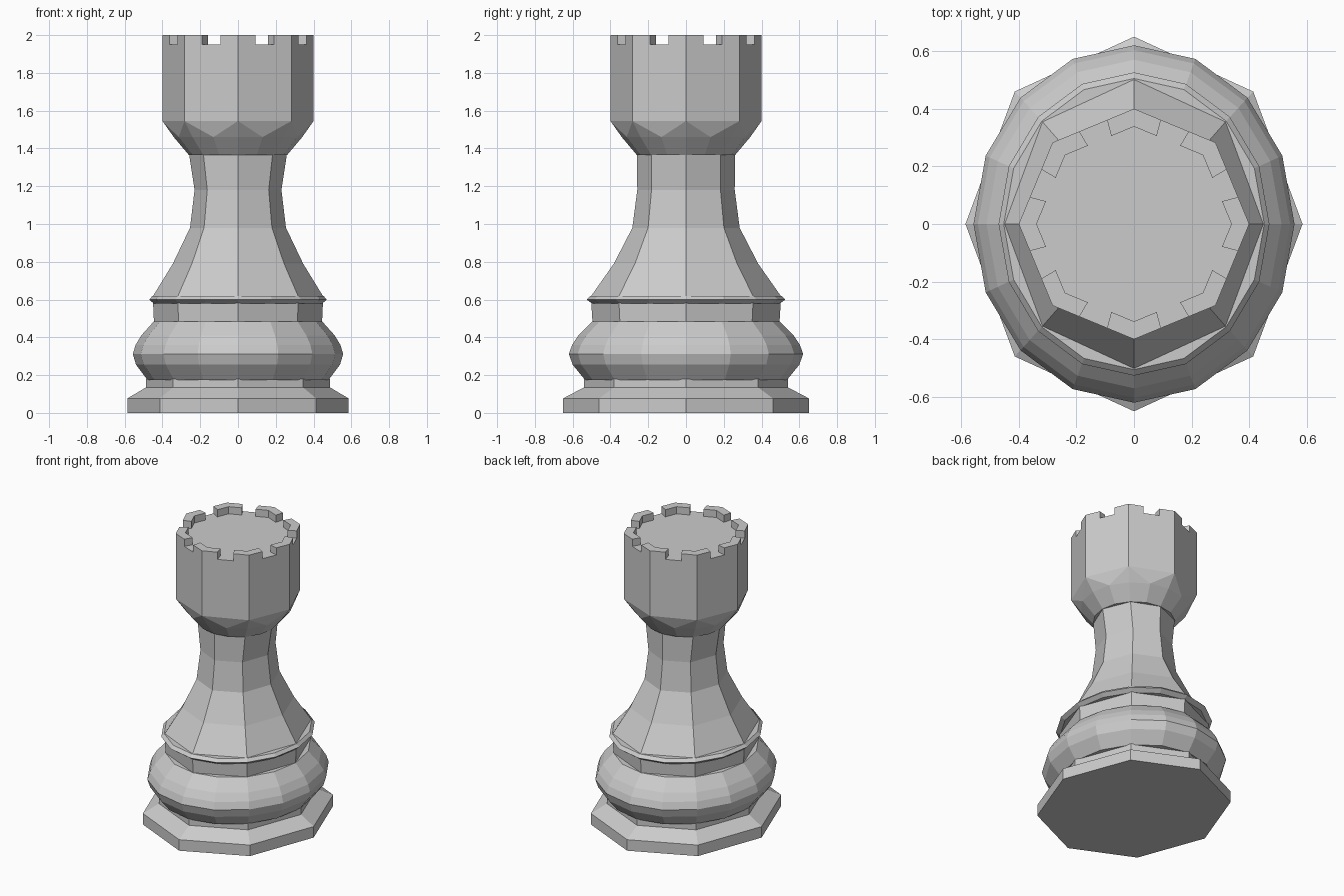
import bpy, bmesh
from math import sin, cos, tau

if "Cube" in bpy.data.objects:
    bpy.data.objects.remove(bpy.data.objects["Cube"])


def ring(n, z, rx, ry):
    return [(rx * cos(tau * i / n), ry * sin(tau * i / n), z) for i in range(n)]


def finish(bm, name):
    bmesh.ops.recalc_face_normals(bm, faces=bm.faces)
    mesh = bpy.data.meshes.new(name)
    bm.to_mesh(mesh)
    bm.free()
    obj = bpy.data.objects.new(name, mesh)
    bpy.context.collection.objects.link(obj)
    return obj


def loft(name, n, profile):
    """Flat-faced n-sided body through (z, rx, ry) rings, capped both ends."""
    bm = bmesh.new()
    rings = [[bm.verts.new(p) for p in ring(n, *row)] for row in profile]
    for a, b in zip(rings, rings[1:]):
        for i in range(n):
            j = (i + 1) % n
            bm.faces.new((a[i], a[j], b[j], b[i]))
    bm.faces.new(rings[0][::-1])
    bm.faces.new(rings[-1])
    return finish(bm, name)


# Octagonal foot, slightly deeper than wide
loft("foot", 8, [(0, .585, .65), (.077, .585, .65), (.135, .487, .54), (.18, .487, .54)])

# Sixteen-sided rounded bulge
loft("bulge", 16, [(.175, .48, .535), (.255, .54, .60), (.312, .557, .62), (.36, .542, .603),
                   (.41, .512, .57), (.485, .445, .495)])

# Octagonal band and thin collar disc
loft("band", 8, [(.48, .445, .495), (.59, .45, .502)])
loft("collar", 16, [(.578, .445, .495), (.60, .47, .526), (.62, .452, .505)])

# Flared octagonal body rising into the neck
loft("body", 8, [(.615, .452, .505), (.79, .345, .382), (.98, .254, .284),
                 (1.18, .23, .258), (1.37, .259, .259)])

# Octagonal head whose underside blends into a sixteen-sided corbel
bm = bmesh.new()
for n, z, r in ((16, 1.365, .26), (16, 1.46, .34), (8, 1.545, .40), (8, 1.95, .40)):
    for p in ring(n, z, r, r):
        bm.verts.new(p)
bmesh.ops.convex_hull(bm, input=bm.verts)
bmesh.ops.dissolve_limit(bm, angle_limit=.01, verts=bm.verts, edges=bm.edges)
finish(bm, "head")

# Battlements: one bent block on every corner of the head
bm = bmesh.new()
for k in range(8):
    a, b, c = [(cos(tau * (k + d) / 8), sin(tau * (k + d) / 8)) for d in (-1, 0, 1)]
    mix = lambda p, q: (p[0] + (q[0] - p[0]) * .33, p[1] + (q[1] - p[1]) * .33)
    path = [mix(b, a), b, mix(b, c)]
    outline = [(x * .40, y * .40) for x, y in path] + [(x * .338, y * .338) for x, y in path[::-1]]
    low = [bm.verts.new((x, y, 1.95)) for x, y in outline]
    top = [bm.verts.new((x, y, 2)) for x, y in outline]
    bm.faces.new(top)
    bm.faces.new(low[::-1])
    for i in range(6):
        j = (i + 1) % 6
        bm.faces.new((low[i], low[j], top[j], top[i]))
finish(bm, "battlements")
